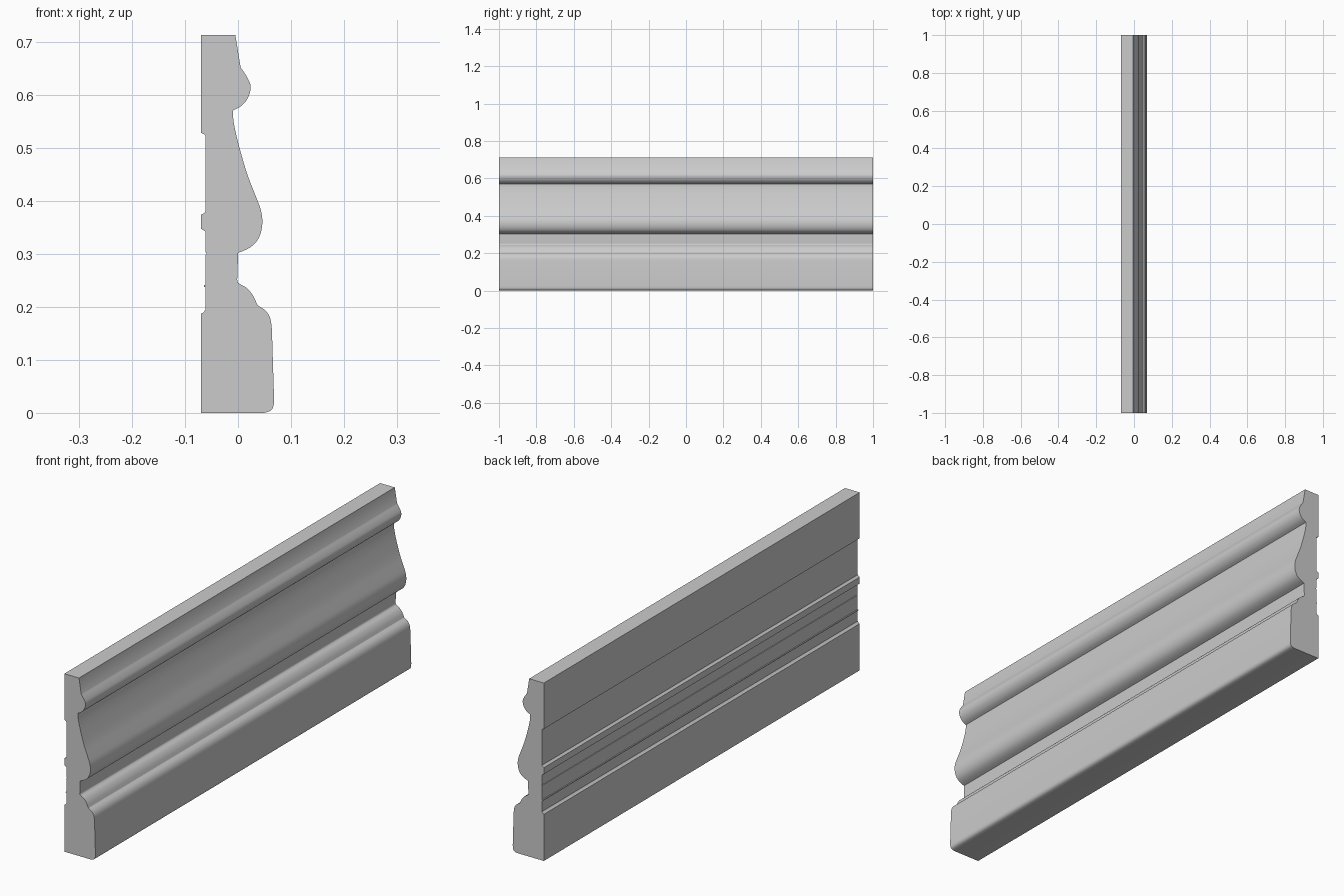
import bpy, bmesh

if "Cube" in bpy.data.objects:
    bpy.data.objects.remove(bpy.data.objects["Cube"])

LENGTH = 2.0

def smooth_run(pts, steps=4):
    """Catmull-Rom curve through the given (x, z) points."""
    p = [pts[0]] + pts + [pts[-1]]
    out = []
    for a, b, c, d in zip(p, p[1:], p[2:], p[3:]):
        for i in range(steps):
            t = i / steps
            out.append(tuple(0.5 * (2 * b[k] + (c[k] - a[k]) * t
                       + (2 * a[k] - 5 * b[k] + 4 * c[k] - d[k]) * t * t
                       + (3 * b[k] - a[k] - 3 * c[k] + d[k]) * t ** 3) for k in (0, 1)))
    return out + [pts[-1]]

# Moulded front, from the top edge down
top_slope = [(-0.07, 0.713), (-0.005, 0.713)]
bead = smooth_run([(0.005, 0.652), (0.017, 0.634), (0.024, 0.616), (0.019, 0.595),
                   (0.007, 0.580), (-0.009, 0.571)])
ogee = smooth_run([(-0.0095, 0.567), (-0.008, 0.548), (0.0, 0.511), (0.017, 0.452),
                   (0.034, 0.408), (0.043, 0.383), (0.046, 0.361), (0.043, 0.340),
                   (0.034, 0.322), (0.019, 0.310), (0.0, 0.302)])
upper_round = smooth_run([(-0.001, 0.258), (0.0, 0.246), (0.016, 0.236), (0.028, 0.222), (0.036, 0.205)])
lower_round = smooth_run([(0.037, 0.203), (0.052, 0.193), (0.061, 0.178), (0.064, 0.157)])
foot = smooth_run([(0.068, 0.028), (0.067, 0.013), (0.061, 0.004), (0.049, 0.0)])

# Relief grooves on the back, from the bottom up
back = [(-0.07, 0.0), (-0.07, 0.187), (-0.066, 0.189), (-0.061, 0.195),
        (-0.061, 0.237), (-0.064, 0.238), (-0.064, 0.241), (-0.061, 0.242),
        (-0.061, 0.299), (-0.059, 0.300), (-0.059, 0.302), (-0.061, 0.303),
        (-0.061, 0.342), (-0.066, 0.345), (-0.07, 0.348), (-0.07, 0.374),
        (-0.064, 0.377), (-0.061, 0.381), (-0.061, 0.522), (-0.064, 0.526), (-0.07, 0.529)]

profile = top_slope + bead + ogee + upper_round + lower_round + foot + back

# Extrude the profile along y
bm = bmesh.new()
face = bm.faces.new([bm.verts.new((x, -LENGTH / 2, z)) for x, z in profile])
ext = bmesh.ops.extrude_face_region(bm, geom=[face], use_keep_orig=True)
bmesh.ops.translate(bm, vec=(0, LENGTH, 0),
                    verts=[g for g in ext["geom"] if isinstance(g, bmesh.types.BMVert)])
bmesh.ops.recalc_face_normals(bm, faces=bm.faces)
mesh = bpy.data.meshes.new("baseboard_moulding")
bm.to_mesh(mesh)
bm.free()

board = bpy.data.objects.new("baseboard_moulding", mesh)
bpy.context.collection.objects.link(board)
bpy.context.view_layer.objects.active = board
board.select_set(True)
bpy.ops.object.shade_smooth_by_angle(angle=0.52)
